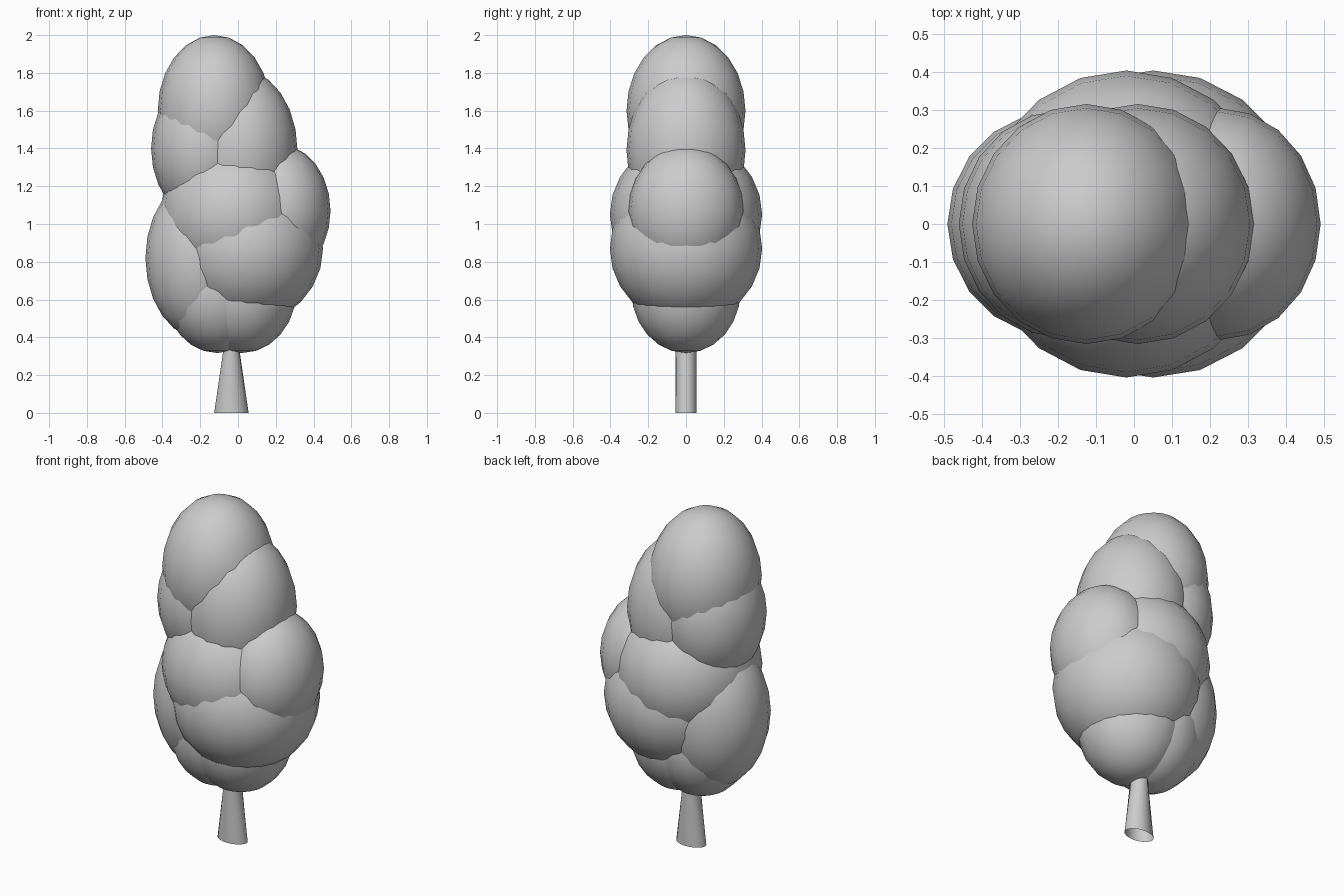
import bpy, bmesh
from math import pi, cos, sin, radians

if "Cube" in bpy.data.objects:
    bpy.data.objects.remove(bpy.data.objects["Cube"])


def finish(name, bm):
    mesh = bpy.data.meshes.new(name)
    bm.to_mesh(mesh)
    bm.free()
    ob = bpy.data.objects.new(name, mesh)
    bpy.context.collection.objects.link(ob)
    bpy.ops.object.select_all(action='DESELECT')
    bpy.context.view_layer.objects.active = ob
    ob.select_set(True)
    bpy.ops.object.shade_smooth_by_angle(angle=radians(50))
    return ob


def clump(name, x, z, rx, ry, rz):
    bm = bmesh.new()
    bmesh.ops.create_uvsphere(bm, u_segments=20, v_segments=12, radius=1)
    for v in bm.verts:
        v.co = (x + v.co.x * rx, v.co.y * ry, z + v.co.z * rz)
    finish(name, bm)


# Foliage clumps, egg shapes lined up on y = 0: name, x, z, radii x y z
for c in [
    ("foliage_top", -0.125, 1.60, 0.30, 0.315, 0.40),
    ("foliage_upper_left", -0.18, 1.40, 0.28, 0.30, 0.38),
    ("foliage_upper_right", 0.01, 1.39, 0.305, 0.315, 0.43),
    ("foliage_middle", -0.02, 1.05, 0.39, 0.403, 0.40),
    ("foliage_right", 0.22, 1.07, 0.27, 0.305, 0.35),
    ("foliage_lower_right", 0.05, 0.87, 0.40, 0.403, 0.40),
    ("foliage_lower_left", -0.19, 0.82, 0.30, 0.30, 0.43),
    ("foliage_bottom_right", 0.02, 0.65, 0.29, 0.29, 0.333),
    ("foliage_bottom_left", -0.11, 0.65, 0.28, 0.285, 0.333),
]:
    clump(*c)

# Trunk: open oval tube, flared sideways at the base
bm = bmesh.new()
n = 20
rings = [[bm.verts.new((-0.035 + rx * cos(2 * pi * i / n),
                        0.056 * sin(2 * pi * i / n), z)) for i in range(n)]
         for z, rx in [(0, 0.091), (0.42, 0.03)]]
for i in range(n):
    j = (i + 1) % n
    bm.faces.new((rings[0][i], rings[0][j], rings[1][j], rings[1][i]))
finish("trunk", bm)
